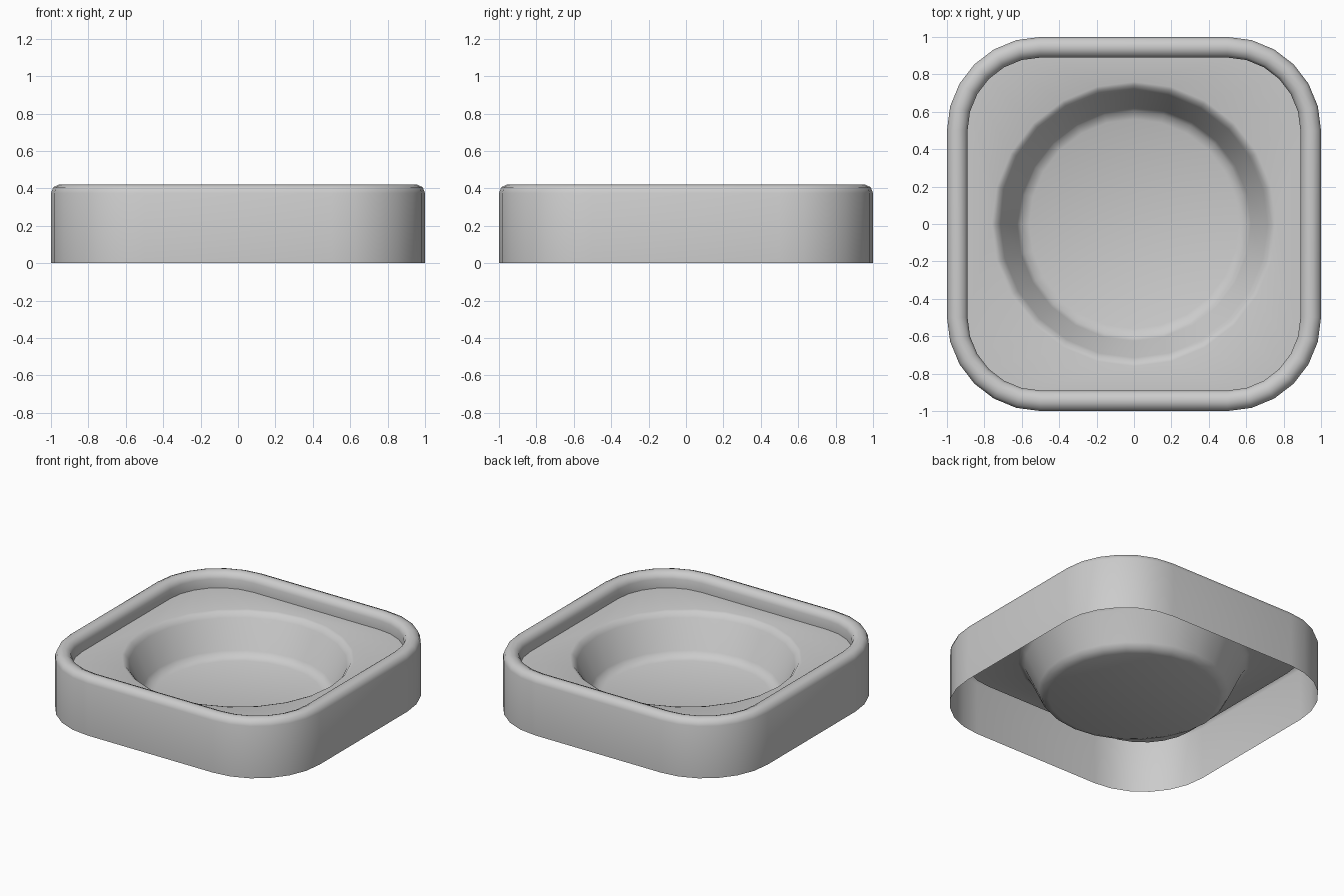
import bpy, bmesh, math

if "Cube" in bpy.data.objects:
    bpy.data.objects.remove(bpy.data.objects["Cube"])

SEG = 6  # segments per rounded corner


def ring(bm, core, radius, z):
    """Rounded square loop: corner centres at +-core, corner radius given."""
    verts = []
    for q, (sx, sy) in enumerate([(1, 1), (-1, 1), (-1, -1), (1, -1)]):
        for i in range(SEG + 1):
            a = math.radians(90 * (q + i / SEG))
            verts.append(bm.verts.new((sx * core + radius * math.cos(a),
                                       sy * core + radius * math.sin(a), z)))
    return verts


# Cross-section from the outer bottom edge, over the rim, into the bowl
CORE = 0.5
wall = [(1.0, 0.0), (1.0, 0.375), (0.987, 0.407), (0.957, 0.42),
        (0.933, 0.42), (0.903, 0.407), (0.89, 0.375), (0.89, 0.31)]
bowl = [(0.76, 0.31), (0.74, 0.303), (0.715, 0.27),
        (0.625, 0.075), (0.605, 0.047), (0.56, 0.03)]
profile = [(CORE, r - CORE, z) for r, z in wall] + [(0.0, r, z) for r, z in bowl]

# Loft the loops into one open shell with a flat bowl floor
bm = bmesh.new()
rings = [ring(bm, *p) for p in profile]
for lower, upper in zip(rings, rings[1:]):
    n = len(lower)
    for i in range(n):
        j = (i + 1) % n
        bm.faces.new((lower[i], lower[j], upper[j], upper[i]))
bm.faces.new(rings[-1])
bmesh.ops.remove_doubles(bm, verts=bm.verts, dist=1e-4)

mesh = bpy.data.meshes.new("bowl_tray")
bm.to_mesh(mesh)
bm.free()
tray = bpy.data.objects.new("bowl_tray", mesh)
bpy.context.collection.objects.link(tray)

# Smooth shading, keeping the crease where the rim meets the shelf
bpy.context.view_layer.objects.active = tray
tray.select_set(True)
bpy.ops.object.shade_smooth_by_angle(angle=math.radians(50))
